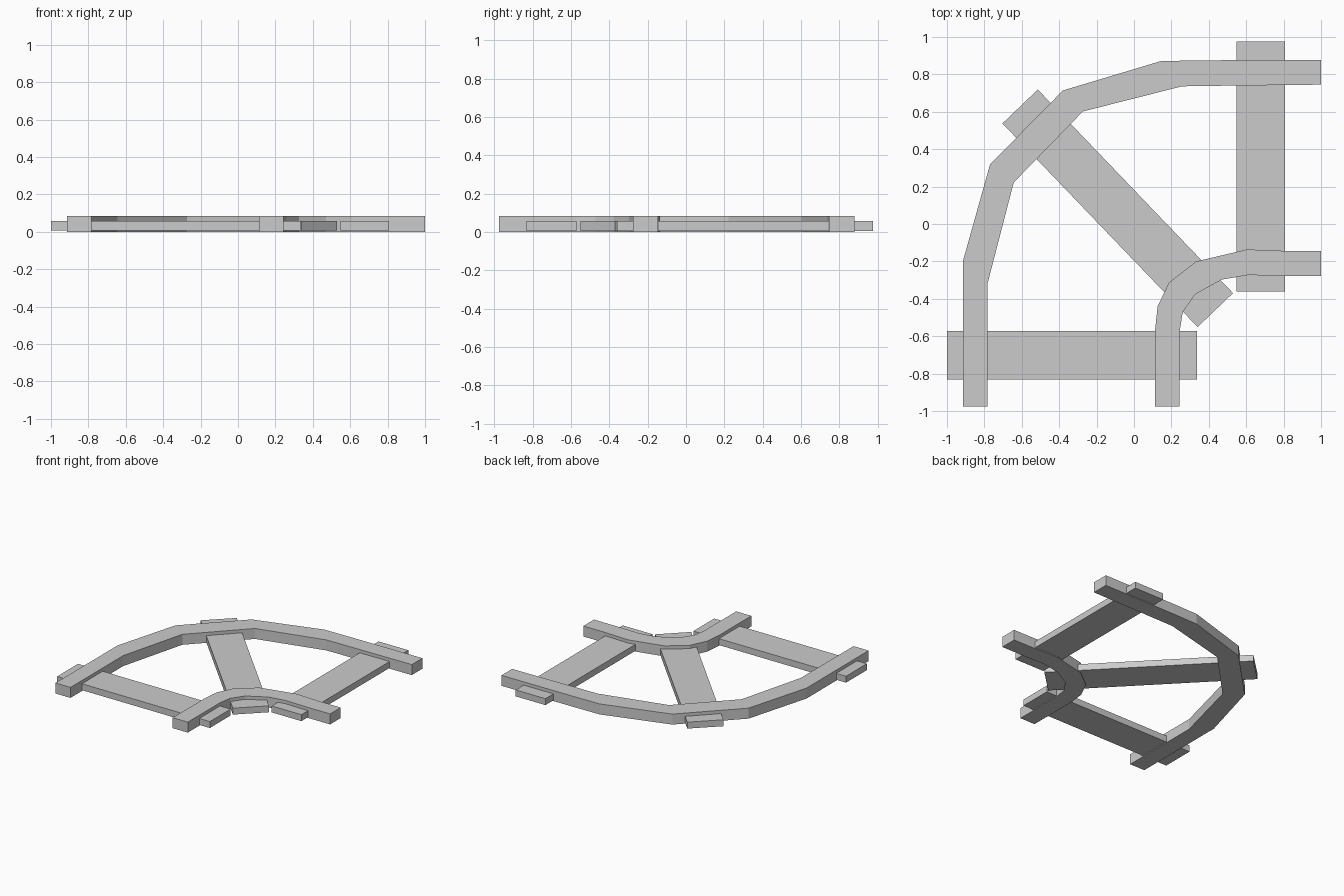
import bpy, bmesh, math

if "Cube" in bpy.data.objects:
    bpy.data.objects.remove(bpy.data.objects["Cube"])

RAIL_TOP = 0.083
TIE_Z0, TIE_Z1 = 0.006, 0.057


def make_object(name, bm):
    bmesh.ops.recalc_face_normals(bm, faces=bm.faces)
    mesh = bpy.data.meshes.new(name)
    bm.to_mesh(mesh)
    bm.free()
    obj = bpy.data.objects.new(name, mesh)
    bpy.context.collection.objects.link(obj)
    return obj


def rail(name, left, right):
    """Sweep a rectangular section between two matching edge paths."""
    bm = bmesh.new()
    rings = []
    for (ax, ay), (bx, by) in zip(left, right):
        rings.append([bm.verts.new(p) for p in (
            (ax, ay, 0), (bx, by, 0), (bx, by, RAIL_TOP), (ax, ay, RAIL_TOP))])
    for r, s in zip(rings, rings[1:]):
        for i in range(4):
            j = (i + 1) % 4
            bm.faces.new((r[i], r[j], s[j], s[i]))
    bm.faces.new(rings[0])
    bm.faces.new(rings[-1])
    return make_object(name, bm)


def tie(name, x, y, length, width, angle):
    bm = bmesh.new()
    bmesh.ops.create_cube(bm, size=1)
    bmesh.ops.scale(bm, vec=(length, width, TIE_Z1 - TIE_Z0), verts=bm.verts)
    obj = make_object(name, bm)
    obj.location = (x, y, (TIE_Z0 + TIE_Z1) / 2)
    obj.rotation_euler.z = math.radians(angle)
    return obj


# Wide curved rail
rail("outer_rail",
     [(-0.915, -0.976), (-0.915, -0.20), (-0.77, 0.318), (-0.38, 0.714),
      (0.144, 0.871), (0.36, 0.875), (1.0, 0.878)],
     [(-0.783, -0.976), (-0.783, -0.318), (-0.643, 0.222), (-0.273, 0.602),
      (0.257, 0.736), (0.36, 0.738), (1.0, 0.745)])

# Tight curved rail
rail("inner_rail",
     [(0.112, -0.976), (0.112, -0.575), (0.126, -0.441), (0.187, -0.313),
      (0.332, -0.20), (0.604, -0.136), (0.81, -0.144), (1.0, -0.145)],
     [(0.244, -0.976), (0.244, -0.575), (0.26, -0.473), (0.326, -0.377),
      (0.47, -0.297), (0.61, -0.273), (0.81, -0.277), (1.0, -0.277)])

# Cross ties: start, middle and end of the bend
tie("start_tie", -0.332, -0.702, 1.336, 0.26, 0)
tie("middle_tie", -0.087, 0.084, 1.508, 0.262, -46.2)
tie("end_tie", 0.677, 0.308, 1.336, 0.26, 90)
